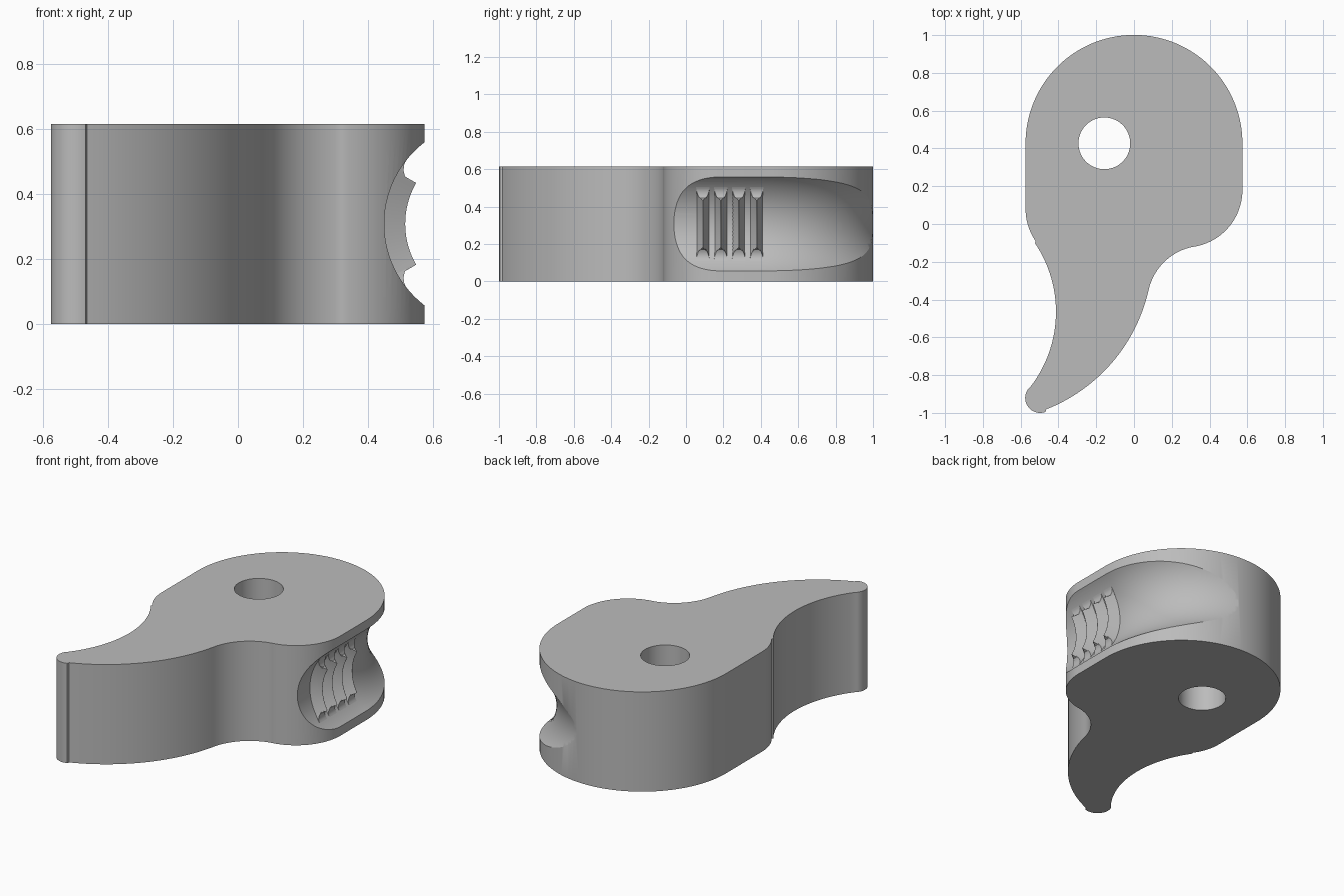
import bpy
import bmesh
from math import sin, cos, radians

cube = bpy.data.objects.get("Cube")
if cube:
    bpy.data.objects.remove(cube, do_unlink=True)

HEIGHT = 0.615
MID = HEIGHT / 2
PIVOT = (-0.157, 0.427)      # pivot hole, also the turning centre of the groove
TUBE = 0.316                 # groove radius
AXIS = 0.766                 # x of the groove axis on the straight run

grey = bpy.data.materials.new("grey")
grey.use_nodes = True
grey.diffuse_color = (0.5, 0.5, 0.5, 1)
grey.node_tree.nodes["Principled BSDF"].inputs["Base Color"].default_value = (0.5, 0.5, 0.5, 1)


def arc(cx, cy, r, start, end, n):
    """Points on an arc, angles in degrees."""
    steps = [radians(start + (end - start) * i / n) for i in range(n + 1)]
    return [(cx + r * cos(a), cy + r * sin(a)) for a in steps]


def loft(name, rings):
    """Closed skin through a row of matching closed rings."""
    bm = bmesh.new()
    rows = [[bm.verts.new(p) for p in ring] for ring in rings]
    count = len(rows[0])
    for a, b in zip(rows, rows[1:]):
        for i in range(count):
            j = (i + 1) % count
            bm.faces.new((a[i], a[j], b[j], b[i]))
    bm.faces.new(rows[0])
    bm.faces.new(rows[-1])
    bmesh.ops.recalc_face_normals(bm, faces=bm.faces)
    mesh = bpy.data.meshes.new(name)
    bm.to_mesh(mesh)
    bm.free()
    mesh.materials.append(grey)
    obj = bpy.data.objects.new(name, mesh)
    bpy.context.collection.objects.link(obj)
    return obj


def prism(name, outline, low, high):
    return loft(name, [[(x, y, z) for x, y in outline] for z in (low, high)])


def select_only(obj):
    bpy.ops.object.select_all(action='DESELECT')
    obj.select_set(True)
    bpy.context.view_layer.objects.active = obj


def cut(target, cutter):
    cutter.hide_render = True
    mod = target.modifiers.new("cut", 'BOOLEAN')
    mod.operation = 'DIFFERENCE'
    mod.solver = 'EXACT'
    mod.object = cutter
    select_only(target)
    bpy.ops.object.modifier_apply(modifier=mod.name)
    bpy.data.objects.remove(cutter, do_unlink=True)


# Cam body: round head, tapering curved tail with a rounded tip
outline = []
for piece in (
    arc(0, 0.427, 0.574, 0, 180, 64),               # head
    arc(-0.273, 0.08, 0.301, 180, 214.6, 12),       # left shoulder
    arc(-1.063, -0.465, 0.65, 34, -38, 28),         # hollow side of tail
    arc(-0.497, -0.921, 0.079, 141.4, 291, 16),     # tail tip
    arc(-0.79, -0.154, 0.889, -68.5, -13, 28),      # full side of tail
    arc(0.37, -0.415, 0.3, 167, 100, 16),           # hollow under the head
    arc(0.27, 0.18, 0.304, 279.5, 360, 20),         # right shoulder
):
    outline += piece
body = prism("cam_body", outline, 0, HEIGHT)

# Pivot hole
cut(body, prism("hole_cutter", arc(*PIVOT, 0.137, 0, 354, 59), -0.1, HEIGHT + 0.1))

# Rope groove: straight along the side, then turning around the pivot
reach = AXIS - PIVOT[0]
path = [(AXIS, -0.6, 0)]
for i in range(49):
    a = radians(i * 2)
    path.append((PIVOT[0] + reach * cos(a), PIVOT[1] + reach * sin(a), a))
section = arc(0, 0, TUBE, 0, 356.25, 95)
cut(body, loft("groove_cutter", [
    [(x + u * cos(a), y + u * sin(a), MID + v) for u, v in section]
    for x, y, a in path]))

# Grip teeth: curved ridges across the groove with scooped ends
PEAK = 0.065
HALF = 0.036
SINK = 0.008
ends = [(39, 0), (37, 0.001), (35, 0.004), (32.5, 0.012), (30.5, 0.022), (29, 0.033), (29, 0.048), (30, 0.0645)]
spine = ends + [(30 - 3 * i, 0.0645) for i in range(1, 11)]
spine += [(-a, h) for a, h in reversed(spine[:-1])]
for n in range(4):
    y = 0.09 + n * 0.096
    rings = []
    for angle, h in spine:
        a = radians(angle)
        top = HALF * (1 - h / PEAK)
        corners = [(-SINK, -HALF), (h, -top), (h, top), (-SINK, HALF)]
        rings.append([(AXIS - (TUBE - d) * cos(a), y + w, MID + (TUBE - d) * sin(a))
                      for d, w in corners])
    tooth = loft("grip_tooth_%d" % (n + 1), rings)
    select_only(tooth)
    bpy.ops.object.shade_smooth_by_angle(angle=radians(25))

select_only(body)
bpy.ops.object.shade_smooth_by_angle(angle=radians(25))
